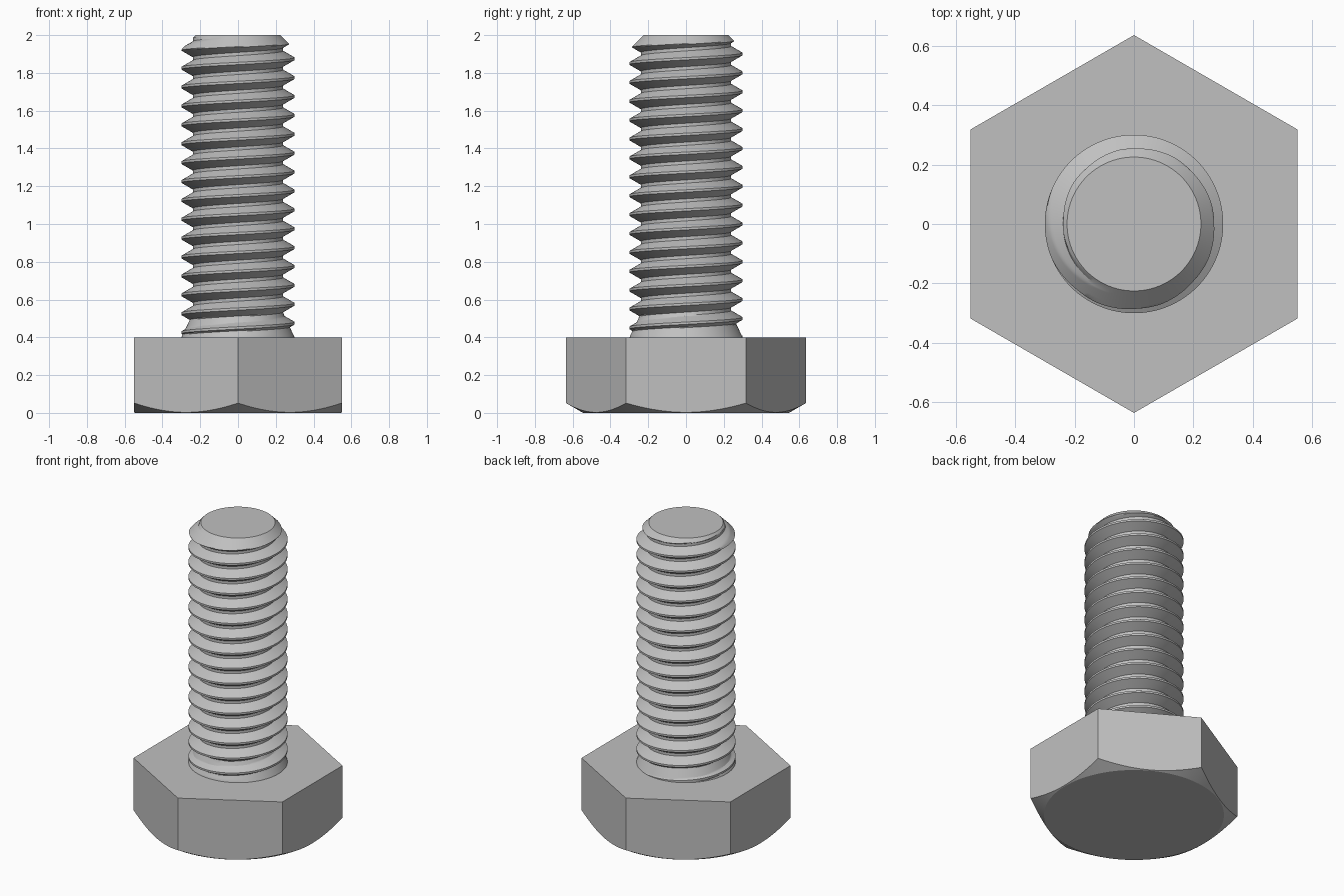
import bpy, bmesh
from math import sin, cos, tan, pi, radians

cube = bpy.data.objects.get("Cube")
if cube:
    bpy.data.objects.remove(cube, do_unlink=True)

steel = bpy.data.materials.new("grey steel")
steel.use_nodes = True
GREY = (0.53, 0.53, 0.53, 1)
steel.diffuse_color = GREY
steel.node_tree.nodes["Principled BSDF"].inputs["Base Color"].default_value = GREY


def finish(bm, name, angle):
    """Turn a bmesh into a shaded object."""
    bmesh.ops.remove_doubles(bm, verts=bm.verts, dist=0.00005)
    bmesh.ops.recalc_face_normals(bm, faces=bm.faces)
    mesh = bpy.data.meshes.new(name)
    bm.to_mesh(mesh)
    bm.free()
    mesh.materials.append(steel)
    obj = bpy.data.objects.new(name, mesh)
    bpy.context.collection.objects.link(obj)
    bpy.ops.object.select_all(action='DESELECT')
    obj.select_set(True)
    bpy.context.view_layer.objects.active = obj
    bpy.ops.object.shade_smooth_by_angle(angle=radians(angle))


# Hexagonal head, its lower corners turned off by a 30 degree cone
APOTHEM, FACE_R, HEAD_H = 0.55, 0.545, 0.4
STEPS = 20
bm = bmesh.new()
disc, rim, top = [], [], []
for i in range(6 * STEPS):
    a = -pi / 6 + i * pi / 3 / STEPS
    r = APOTHEM / cos((i % STEPS / STEPS - 0.5) * pi / 3)
    disc.append(bm.verts.new((FACE_R * cos(a), FACE_R * sin(a), 0)))
    rim.append(bm.verts.new((r * cos(a), r * sin(a), (r - FACE_R) * tan(pi / 6))))
    if i % STEPS == 0:
        top.append(bm.verts.new((r * cos(a), r * sin(a), HEAD_H)))
bm.faces.new(disc)
bm.faces.new(top)
for i in range(6 * STEPS):
    j = (i + 1) % len(rim)
    bm.faces.new((disc[i], disc[j], rim[j], rim[i]))
for k in range(6):
    arc = [rim[(k * STEPS + s) % len(rim)] for s in range(STEPS + 1)]
    bm.faces.new(arc + [top[(k + 1) % 6], top[k]])
finish(bm, "hex_head", 20)

# Threaded shank: a helical grid clipped by the tip chamfer and the neck cone
PITCH, CREST_R, ROOT_R, TIP_R = 0.1, 0.3, 0.239, 0.225
CREST, FLANK = 0.0125, 0.0352
LOW, HIGH = 0.38, 2.0
SEGS, SUB, TURNS = 128, 8, 19
PHASE = 0.175

# One pitch of the thread profile as (height offset, radius)
profile = []
for i in range(SUB + 1):
    t = i / SUB
    profile.append((CREST / 2 + FLANK * t, CREST_R + (ROOT_R - CREST_R) * t))
profile += [(PITCH - h, r) for h, r in reversed(profile)]


def shank_radius(r, z):
    neck = min(CREST_R, CREST_R - 0.48 * (z - HEAD_H))
    return min(max(r, neck), TIP_R + HIGH - z)


bm = bmesh.new()
columns = []
for s in range(SEGS + 1):
    a = 2 * pi * s / SEGS
    column = []
    for turn in range(TURNS):
        for h, r in profile:
            z = PHASE + PITCH * (turn + s / SEGS) + h
            z = min(max(z, LOW), HIGH)
            rr = shank_radius(r, z) if LOW < z < HIGH else (CREST_R if z == LOW else TIP_R)
            column.append(bm.verts.new((rr * cos(a), rr * sin(a), z)))
    columns.append(column)
for left, right in zip(columns, columns[1:]):
    for i in range(len(left) - 1):
        bm.faces.new((left[i], right[i], right[i + 1], left[i + 1]))
bm.faces.new([c[-1] for c in columns[:-1]])
bm.faces.new([c[0] for c in reversed(columns[:-1])])
finish(bm, "threaded_shank", 25)
